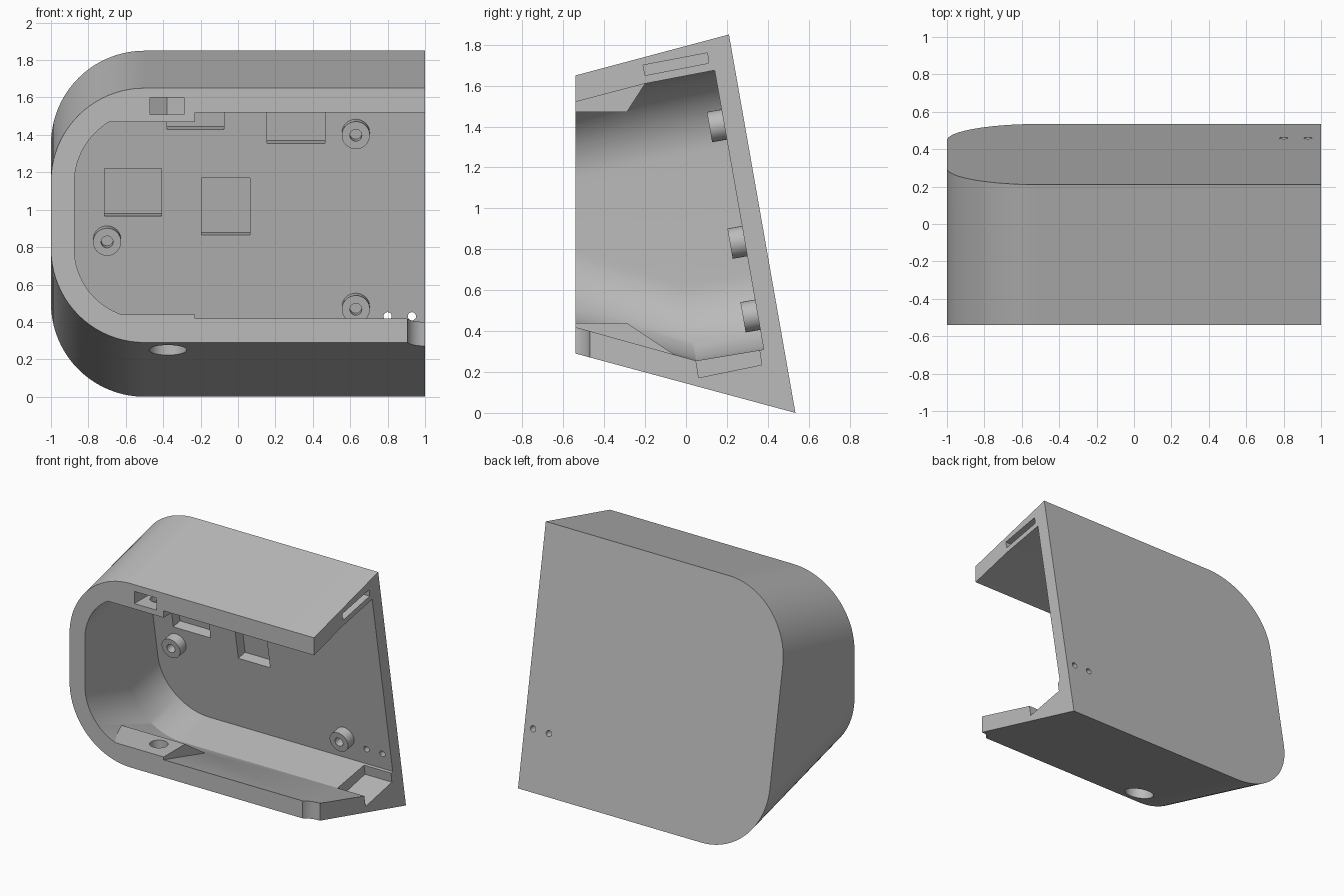
import bpy, bmesh, math
from mathutils import Vector

if "Cube" in bpy.data.objects:
    bpy.data.objects.remove(bpy.data.objects["Cube"], do_unlink=True)

grey = bpy.data.materials.new("plain grey")
grey.use_nodes = True
grey.diffuse_color = (0.5, 0.5, 0.5, 1)
grey.node_tree.nodes["Principled BSDF"].inputs["Base Color"].default_value = (0.5, 0.5, 0.5, 1)

TILT = math.radians(10)
NORMAL = Vector((0, math.cos(TILT), math.sin(TILT)))   # out through the leaning back wall
UP = Vector((0, -math.sin(TILT), math.cos(TILT)))
ACROSS = Vector((1, 0, 0))


def loft(name, sections):
    """Closed solid through matching rings of points."""
    bm = bmesh.new()
    rings = [[bm.verts.new(p) for p in ring] for ring in sections]
    n = len(rings[0])
    for a, b in zip(rings, rings[1:]):
        for i in range(n):
            j = (i + 1) % n
            bm.faces.new((a[i], a[j], b[j], b[i]))
    bm.faces.new(rings[0])
    bm.faces.new(rings[-1])
    bmesh.ops.recalc_face_normals(bm, faces=bm.faces)
    mesh = bpy.data.meshes.new(name)
    bm.to_mesh(mesh)
    bm.free()
    mesh.materials.append(grey)
    obj = bpy.data.objects.new(name, mesh)
    bpy.context.collection.objects.link(obj)
    return obj


def extrude(name, ring, vec):
    return loft(name, [ring, [Vector(p) + Vector(vec) for p in ring]])


def side_prism(name, yz, x0, x1):
    return extrude(name, [(x0, y, z) for y, z in yz], (x1 - x0, 0, 0))


def rod(name, centre, u, v, r, vec, sides=32):
    ring = [Vector(centre) + r * (math.cos(a) * u + math.sin(a) * v)
            for a in (2 * math.pi * i / sides for i in range(sides))]
    return extrude(name, ring, vec)


def d_ring(left, right, low, high, r, steps=20):
    """Outline square on the right, rounded on the left; low and high are (y, z)."""
    (y0, z0), (y1, z1) = low, high
    pts = [(right, z0), (right, z1)]
    for zc, start in ((z1 - r, 90), (z0 + r, 180)):
        for i in range(steps + 1):
            a = math.radians(start + 90 * i / steps)
            pts.append((left + r + r * math.cos(a), zc + r * math.sin(a)))
    return [(x, y0 + (y1 - y0) * (z - z0) / (z1 - z0), z) for x, z in pts]


def boolean(target, other, operation="DIFFERENCE"):
    mod = target.modifiers.new("cut", "BOOLEAN")
    mod.operation, mod.object, mod.solver = operation, other, "EXACT"
    bpy.context.view_layer.objects.active = target
    bpy.ops.object.modifier_apply(modifier=mod.name)
    bpy.data.objects.remove(other, do_unlink=True)


def on_wall(x, z):
    """Point on the inner face of the back wall."""
    return Vector((x, 0.14 + (1.675 - z) * math.tan(TILT), z))


# Outer shell
shell = loft("housing", [d_ring(-1, 1, (-0.54, 0.29), (-0.54, 1.65), 0.5),
                         d_ring(-1, 1, (0.535, 0), (0.21, 1.85), 0.5)])

# Hollow interior, leaving two fastening ledges in the corners
cavity = loft("cavity", [d_ring(-0.875, 1.2, (-0.64, 0.447), (-0.64, 1.494), 0.375),
                         d_ring(-0.875, 1.2, (0.05, 0.255), (-0.2, 1.61), 0.375),
                         d_ring(-0.875, 1.2, (0.38, 0.31), (0.14, 1.675), 0.375)])
boolean(cavity, side_prism("lower_ledge", [(-0.8, 0.44), (-0.29, 0.44), (0, 0.247),
                                           (0, 0.1), (-0.8, 0.1)], -1.1, -0.23))
boolean(cavity, side_prism("upper_ledge", [(-0.8, 1.47), (-0.29, 1.47), (-0.18, 1.64),
                                           (-0.18, 1.9), (-0.8, 1.9)], -1.1, -0.23))
boolean(shell, cavity)

# Shallow pockets in the back wall
for x0, x1, z0, z1 in ((-0.38, -0.075, 1.43, 1.67), (0.155, 0.465, 1.355, 1.61),
                       (-0.715, -0.41, 0.965, 1.22), (-0.195, 0.065, 0.865, 1.17)):
    ring = [on_wall(x0, z0), on_wall(x1, z0), on_wall(x1, z1), on_wall(x0, z1)]
    boolean(shell, extrude("pocket", [p - 0.02 * NORMAL for p in ring], 0.1 * NORMAL))

# Cable holes through the back wall
for x in (0.8, 0.93):
    boolean(shell, rod("cable_hole", (x, 0.3, 0.43), ACROSS, Vector((0, 0, 1)), 0.022, (0, 0.3, 0), 20))

# Joining slots in the open end
boolean(shell, side_prism("upper_slot", [(-0.21, 1.70), (0.105, 1.76), (0.11, 1.71), (-0.2, 1.65)], 0.78, 1.1))
boolean(shell, side_prism("lower_slot", [(0.045, 0.28), (0.355, 0.335), (0.37, 0.235), (0.062, 0.172)], 0.78, 1.1))

# Screw hole with wide head, nut trap, and rounded notch on the front edge
Y, Z = Vector((0, 1, 0)), Vector((0, 0, 1))
boolean(shell, rod("screw_head", (-0.375, -0.39, 0.1), ACROSS, Y, 0.1, (0, 0, 0.25)))
boolean(shell, rod("screw_hole", (-0.375, -0.39, 0.2), ACROSS, Y, 0.062, (0, 0, 0.4)))
boolean(shell, rod("upper_screw_hole", (-0.38, -0.39, 1.4), ACROSS, Y, 0.055, (0, 0, 0.15)))
nut = [(-0.47, -0.6), (-0.29, -0.6), (-0.29, -0.34), (-0.38, -0.288), (-0.47, -0.34)]
boolean(shell, extrude("nut_trap", [(x, y, 1.51) for x, y in nut], (0, 0, 0.09)))
boolean(shell, rod("edge_notch", (1, -0.57, 0.1), ACROSS, Y, 0.1, (0, 0, 0.6)))

# Mounting posts with blind holes
posts = []
for x, z in ((0.63, 1.41), (-0.7, 0.84), (0.63, 0.48)):
    base = on_wall(x, z)
    post = rod("mounting_post", base + 0.005 * NORMAL, ACROSS, UP, 0.075, -0.078 * NORMAL)
    boolean(post, rod("post_hole", base - 0.01 * NORMAL, ACROSS, UP, 0.032, -0.1 * NORMAL, 24))
    posts.append(post)

# Smooth curves, crisp edges
bpy.ops.object.select_all(action="DESELECT")
for obj in [shell] + posts:
    obj.select_set(True)
bpy.context.view_layer.objects.active = shell
bpy.ops.object.shade_smooth_by_angle(angle=math.radians(20))
